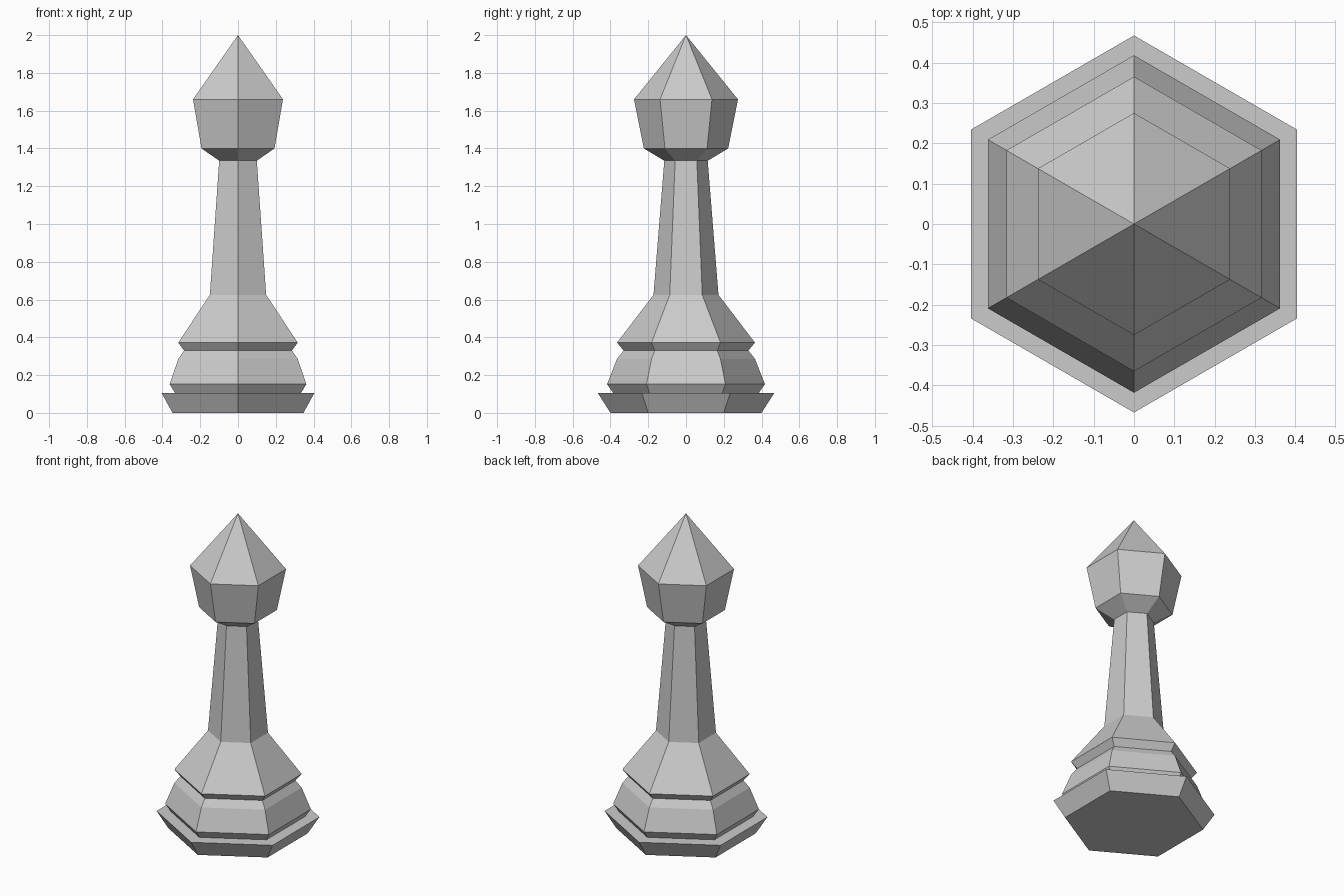
import bpy, bmesh
from math import cos, sin, pi

if "Cube" in bpy.data.objects:
    bpy.data.objects.remove(bpy.data.objects["Cube"])

SIDES = 6


def lathe(name, profile, cap_bottom=False):
    """Six-sided turned part from (radius, height) points; radius 0 makes a tip."""
    bm = bmesh.new()
    rings = []
    for r, z in profile:
        count = SIDES if r > 0 else 1
        rings.append([bm.verts.new((r * cos(pi / 2 + 2 * pi * i / SIDES),
                                    r * sin(pi / 2 + 2 * pi * i / SIDES), z))
                      for i in range(count)])
    for low, high in zip(rings, rings[1:]):
        for i in range(SIDES):
            j = (i + 1) % SIDES
            if len(high) == 1:
                bm.faces.new((low[i], low[j], high[0]))
            else:
                bm.faces.new((low[i], low[j], high[j], high[i]))
    if cap_bottom:
        bm.faces.new(rings[0][::-1])
    mesh = bpy.data.meshes.new(name)
    bm.to_mesh(mesh)
    bm.free()
    obj = bpy.data.objects.new(name, mesh)
    bpy.context.collection.objects.link(obj)
    return obj


# Flared foot with a flat ledge on top
lathe("base", [(0.40, 0), (0.467, 0.105), (0.385, 0.105)], cap_bottom=True)

# Rounded tier above the foot
lathe("lower_tier", [(0.385, 0.105), (0.418, 0.152), (0.365, 0.286), (0.33, 0.33)])

# Sloping skirt that narrows to the stem
lathe("skirt", [(0.33, 0.33), (0.365, 0.372), (0.172, 0.625)])

# Tapered stem
lathe("stem", [(0.172, 0.625), (0.115, 1.335)])

# Faceted head ending in a point
lathe("head", [(0.115, 1.335), (0.223, 1.40), (0.275, 1.66), (0, 2.0)])
